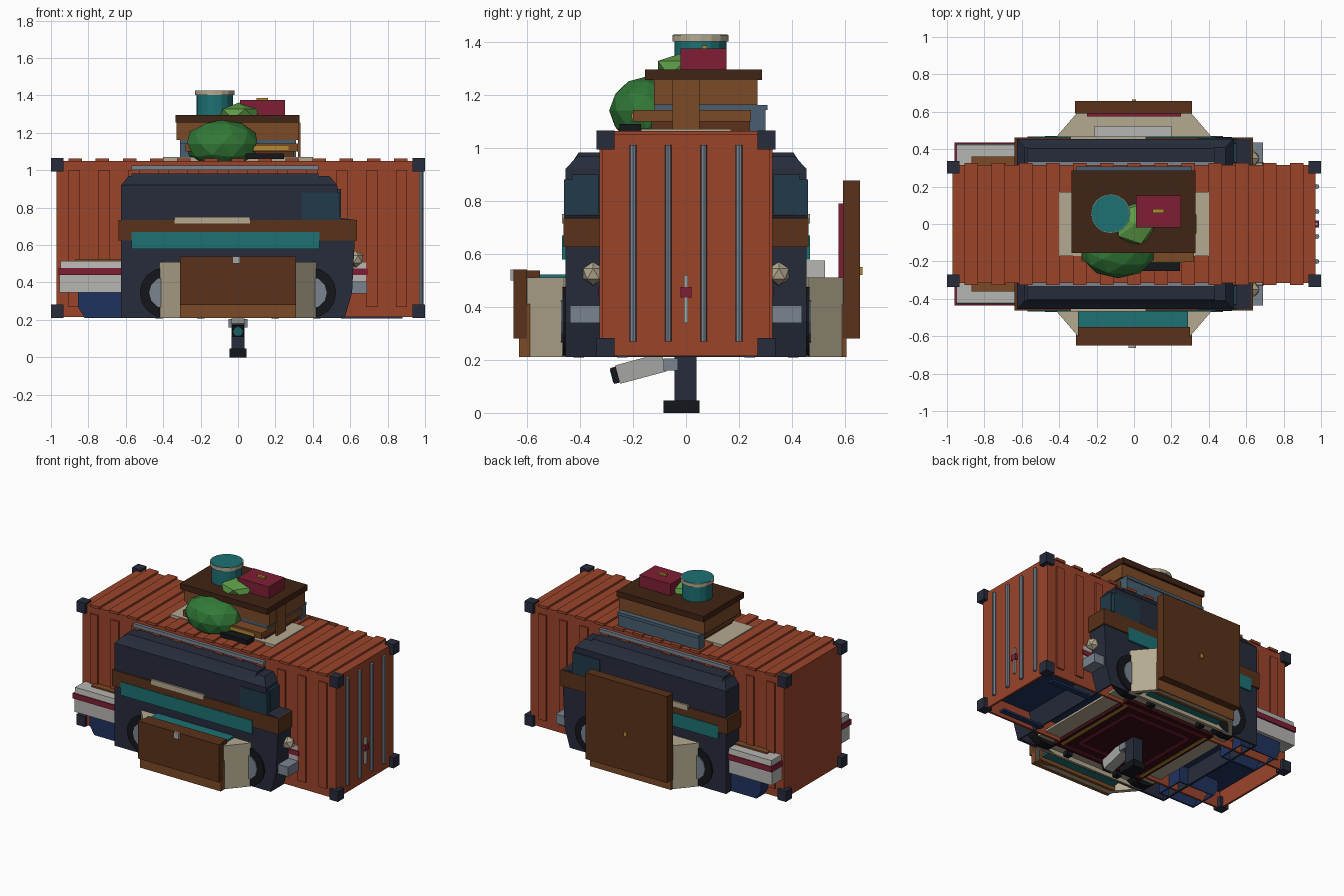
import bpy, bmesh, math
from mathutils import Vector, Matrix

if "Cube" in bpy.data.objects:
    bpy.data.objects.remove(bpy.data.objects["Cube"])

mats = {}
COL = dict(rust='99462E', navy='2B303E', black='1B1C20', steel='79838F', grey='A5A5A2', cream='B3A88F',
           wood='7A4B2B', brown='5A3520', dark='42281B', teal='237073', white='B5B4B0', red='7E2438',
           blue='24355E', slate='4A5F70', glass='263C4B', green='35783A', lime='5D9A48', gold='B08A35', rug='3A1519')


def mat(key):
    if key not in mats:
        m = bpy.data.materials.new(key)
        rgb = [(int(COL[key][i:i + 2], 16) / 255) ** 2.2 for i in (0, 2, 4)]
        m.diffuse_color = (*rgb, 1)
        m.use_nodes = True
        m.node_tree.nodes["Principled BSDF"].inputs["Base Color"].default_value = m.diffuse_color
        mats[key] = m
    return mats[key]


def finish(name, bm, col):
    bmesh.ops.recalc_face_normals(bm, faces=bm.faces)
    me = bpy.data.meshes.new(name)
    bm.to_mesh(me)
    bm.free()
    me.materials.append(mat(col))
    ob = bpy.data.objects.new(name, me)
    bpy.context.collection.objects.link(ob)
    return ob


def open_below(ob, thick):
    """Turn a solid into a shell that is open underneath."""
    bm = bmesh.new()
    bm.from_mesh(ob.data)
    bmesh.ops.delete(bm, geom=[f for f in bm.faces if f.normal.z < -0.9], context='FACES_ONLY')
    bm.to_mesh(ob.data)
    bm.free()
    s = ob.modifiers.new('shell', 'SOLIDIFY')
    s.thickness = thick
    return ob


def box(name, x, y, z, col, taper=(0, 0)):
    """Box from ranges; taper insets the top edges."""
    bm = bmesh.new()
    bmesh.ops.create_cube(bm, size=1)
    for v in bm.verts:
        sx, sy, top = v.co.x * 2, v.co.y * 2, v.co.z > 0
        v.co = (x[sx > 0] - (sx * taper[0] if top else 0), y[sy > 0] - (sy * taper[1] if top else 0), z[top])
    return finish(name, bm, col)


def both(name, x, y, z, col, taper=(0, 0)):
    """The same box on the front and back sides."""
    box('back_' + name, x, y, z, col, taper)
    box('front_' + name, x, (-y[1], -y[0]), z, col, taper)


def prism(name, pts, axis, a, b, col):
    """Extrude a 2D outline along y (points are x,z) or z (points are x,y)."""
    bm = bmesh.new()
    f = bm.faces.new([bm.verts.new((p[0], a, p[1]) if axis == 'y' else (p[0], p[1], a)) for p in pts])
    g = bmesh.ops.extrude_face_region(bm, geom=[f])
    d = Vector((0, b - a, 0) if axis == 'y' else (0, 0, b - a))
    bmesh.ops.translate(bm, vec=d, verts=[v for v in g['geom'] if isinstance(v, bmesh.types.BMVert)])
    return finish(name, bm, col)


def cyl(name, c, r, depth, col, axis='z', n=16, r2=None):
    bm = bmesh.new()
    rot = {'z': Matrix(), 'y': Matrix.Rotation(math.pi / 2, 4, 'X'), 'x': Matrix.Rotation(math.pi / 2, 4, 'Y')}[axis]
    bmesh.ops.create_cone(bm, cap_ends=True, segments=n, radius1=r, radius2=r if r2 is None else r2, depth=depth,
                          matrix=Matrix.Translation(c) @ rot)
    return finish(name, bm, col)


def ball(name, c, s, col, sub):
    bm = bmesh.new()
    bmesh.ops.create_icosphere(bm, subdivisions=sub, radius=1,
                               matrix=Matrix.Translation(c) @ Matrix.Diagonal((*s, 1)))
    return finish(name, bm, col)


# Shipping container shell, ribs, corner castings
open_below(box('container_shell', (-0.97, 0.97), (-0.315, 0.315), (0.215, 1.05), 'rust'), 0.02)
for i in range(12):
    x = -0.875 + i * 0.159
    both('wall_rib', (x - 0.03, x + 0.03), (0.31, 0.326), (0.27, 1.0), 'rust')
for i in range(13):
    x = -0.87 + i * 0.145
    box('roof_rib', (x - 0.036, x + 0.036), (-0.325, 0.325), (1.045, 1.063), 'rust')
for x in (-1, 0.934):
    for z in (0.21, 0.993):
        both('corner_casting', (x, x + 0.066), (0.27, 0.337), (z, z + 0.072), 'navy')

# Door end lock bars and handle
for y in (-0.2, -0.067, 0.067, 0.2):
    cyl('lock_bar', (0.978, y, 0.64), 0.013, 0.74, 'steel', n=8)
box('lock_handle', (0.968, 0.985), (-0.008, 0.008), (0.34, 0.52), 'grey')
box('lock_block', (0.968, 0.988), (-0.02, 0.02), (0.435, 0.475), 'red')

# Van body poking through both container sides
van = [(-0.625, 0.21), (0.57, 0.21), (0.61, 0.345), (0.625, 0.65), (0.625, 0.735), (0.545, 0.745), (0.53, 0.92), (-0.625, 0.92)]
open_below(prism('van_body', van, 'y', -0.455, 0.455, 'navy'), 0.02)
box('van_roof', (-0.625, 0.53), (-0.455, 0.455), (0.92, 0.968), 'navy', (0.04, 0.045))
box('van_roof_panel', (-0.57, 0.43), (-0.43, 0.43), (0.945, 0.982), 'navy', (0.0, 0.025))
both('roof_gutter', (-0.57, 0.43), (0.31, 0.335), (1.0, 1.025), 'steel')
both('wood_band', (-0.64, 0.635), (0.30, 0.463), (0.625, 0.735), 'brown')
both('teal_stripe', (-0.57, 0.435), (0.44, 0.467), (0.578, 0.67), 'teal')
both('cream_shelf', (-0.34, 0.065), (0.44, 0.467), (0.715, 0.75), 'cream')
both('cab_window', (0.34, 0.545), (0.42, 0.461), (0.72, 0.88), 'glass')
both('windscreen', (0.53, 0.55), (0.33, 0.43), (0.75, 0.9), 'glass')
both('bumper', (0.59, 0.69), (0.305, 0.437), (0.34, 0.405), 'steel')
for s in (-1, 1):
    ball('headlight', (0.63, s * 0.35, 0.525), (0.045,) * 3, 'cream', 1)
    for x in (-0.39, 0.39):
        cyl('tyre', (x, s * 0.42, 0.345), 0.135, 0.09, 'black', 'y', 16)
        cyl('wheel_hub', (x, s * 0.425, 0.345), 0.085, 0.092, 'steel', 'y', 12)

# Layered mattress stack and blue bin at the left, small end at the right
both('lower_mattress', (-0.955, -0.6), (0.2, 0.425), (0.345, 0.44), 'white')
both('mattress_stripe', (-0.96, -0.6), (0.2, 0.435), (0.44, 0.477), 'red')
both('upper_mattress', (-0.95, -0.6), (0.2, 0.428), (0.477, 0.515), 'white', (0, 0.005))
both('wood_plank', (-0.87, -0.62), (0.3, 0.36), (0.51, 0.525), 'wood')
both('right_mattress', (0.5, 0.69), (0.2, 0.325), (0.35, 0.51), 'white')
both('right_stripe', (0.5, 0.695), (0.2, 0.33), (0.44, 0.475), 'red')
for s in (-1, 1):
    y = sorted((s * 0.2, s * 0.4))
    bin_ob = prism('blue_bin', [(-0.855, 0.345), (-0.855, 0.27), (-0.82, 0.21), (-0.54, 0.21), (-0.54, 0.345)], 'y', y[0], y[1], 'blue')
    open_below(bin_ob, 0.012)
both('blue_runner', (0.55, 0.88), (0.22, 0.26), (0.208, 0.222), 'blue')
box('blue_floor', (-0.95, 0.95), (-0.3, 0.3), (0.33, 0.345), 'blue')

# Front drawer cabinet
flare = [(-0.42, -0.44), (0.42, -0.44), (0.42, -0.46), (0.3, -0.6), (-0.3, -0.6), (-0.42, -0.46)]
open_below(prism('front_cabinet', flare, 'z', 0.21, 0.51, 'cream'), 0.03)
box('front_teal_top', (-0.3, 0.29), (-0.6, -0.45), (0.5, 0.522), 'teal')
box('front_teal_lining', (-0.29, 0.29), (-0.57, -0.45), (0.235, 0.25), 'teal')
box('drawer_panel', (-0.31, 0.31), (-0.65, -0.6), (0.28, 0.54), 'brown')
box('drawer_board', (-0.31, 0.31), (-0.63, -0.55), (0.21, 0.41), 'wood')
box('drawer_rim', (-0.3, 0.3), (-0.61, -0.55), (0.51, 0.538), 'brown')
box('drawer_knob', (-0.03, 0.01), (-0.662, -0.645), (0.5, 0.54), 'grey')

# Back cabinet with tall door
open_below(prism('back_cabinet', [(x, -y) for x, y in flare], 'z', 0.21, 0.51, 'cream'), 0.03)
box('back_teal_lining', (-0.29, 0.29), (0.45, 0.57), (0.235, 0.25), 'teal')
box('tall_door', (-0.315, 0.31), (0.592, 0.657), (0.28, 0.877), 'brown')
box('door_board', (-0.31, 0.31), (0.545, 0.605), (0.21, 0.41), 'wood')
box('door_red_lining', (-0.25, 0.25), (0.575, 0.595), (0.5, 0.79), 'red')
box('white_pillow', (-0.21, 0.2), (0.45, 0.525), (0.5, 0.575), 'white')
box('door_knob', (-0.012, 0.012), (0.65, 0.665), (0.52, 0.55), 'gold')

# Underside floor, rug with border lines, little feet
box('cream_floor', (-0.47, 0.47), (-0.44, 0.44), (0.24, 0.255), 'cream')
box('rug', (-0.35, 0.35), (-0.36, 0.36), (0.215, 0.24), 'rug')
for r in (0.32, 0.24):
    for s in (-1, 1):
        box('rug_border', (-r, r), (s * r - 0.01, s * r + 0.01), (0.211, 0.22), 'red')
        box('rug_border', (s * r - 0.01, s * r + 0.01), (-r, r), (0.211, 0.22), 'gold' if r > 0.3 else 'red')
for x in (-0.42, -0.2, 0.2, 0.42):
    both('floor_foot', (x - 0.02, x + 0.02), (0.385, 0.425), (0.208, 0.24), 'black')

# Pedestal and tilted lamp
box('pedestal_base', (-0.046, 0.046), (-0.085, 0.05), (0, 0.046), 'black')
box('pedestal_post', (-0.036, 0.036), (-0.044, 0.04), (0.04, 0.216), 'navy')
box('pedestal_collar', (-0.05, 0.05), (-0.085, -0.03), (0.16, 0.205), 'steel')
T = Matrix.Translation((0, -0.17, 0.168)) @ Matrix.Rotation(math.radians(15), 4, 'X')
for name, y0, y1, r, c in (('lamp_body', -0.09, 0.09, 0.036, 'grey'), ('lamp_cap', -0.112, -0.088, 0.031, 'black')):
    box(name, (-r, r), (y0, y1), (-r, r), c).matrix_world = T
cyl('lamp_lens', (0, -0.112, 0), 0.025, 0.006, 'teal', 'y', 12).matrix_world = T

# Desk stack on the roof
box('roof_mat', (-0.4, 0.4), (-0.17, 0.17), (1.05, 1.07), 'cream')
box('lower_drawer', (-0.26, 0.3), (-0.13, 0.24), (1.06, 1.11), 'brown')
box('open_drawer', (-0.28, 0.32), (-0.2, 0.245), (1.1, 1.142), 'wood')
box('slate_shelf', (-0.31, 0.31), (-0.12, 0.307), (1.142, 1.162), 'slate')
box('slate_back', (-0.31, 0.31), (0.24, 0.3), (1.06, 1.145), 'slate')
box('desk_box', (-0.33, 0.325), (-0.12, 0.27), (1.162, 1.256), 'wood')
box('desk_lid', (-0.335, 0.33), (-0.155, 0.287), (1.255, 1.295), 'dark')
both('desk_trim', (0.32, 0.333), (0.0, 0.05), (1.065, 1.256), 'wood')
box('drawer_inlay', (0.05, 0.27), (-0.206, -0.195), (1.108, 1.13), 'gold')
box('black_case', (0.04, 0.245), (-0.25, -0.17), (1.06, 1.09), 'black')

# Bushes, drum and red case
ball('big_bush', (-0.085, -0.145, 1.14), (0.2, 0.145, 0.13), 'green', 2)
ball('small_bush', (0.005, -0.0, 1.3), (0.12, 0.125, 0.062), 'lime', 1)
cyl('drum', (-0.125, 0.055, 1.352), 0.098, 0.115, 'teal')
cyl('drum_rim', (-0.125, 0.055, 1.413), 0.106, 0.024, 'cream')
cyl('drum_skin', (-0.125, 0.055, 1.42), 0.102, 0.014, 'teal')
box('red_case', (0.012, 0.25), (-0.02, 0.153), (1.295, 1.375), 'red')
box('case_handle', (0.1, 0.16), (0.06, 0.08), (1.37, 1.386), 'gold')
